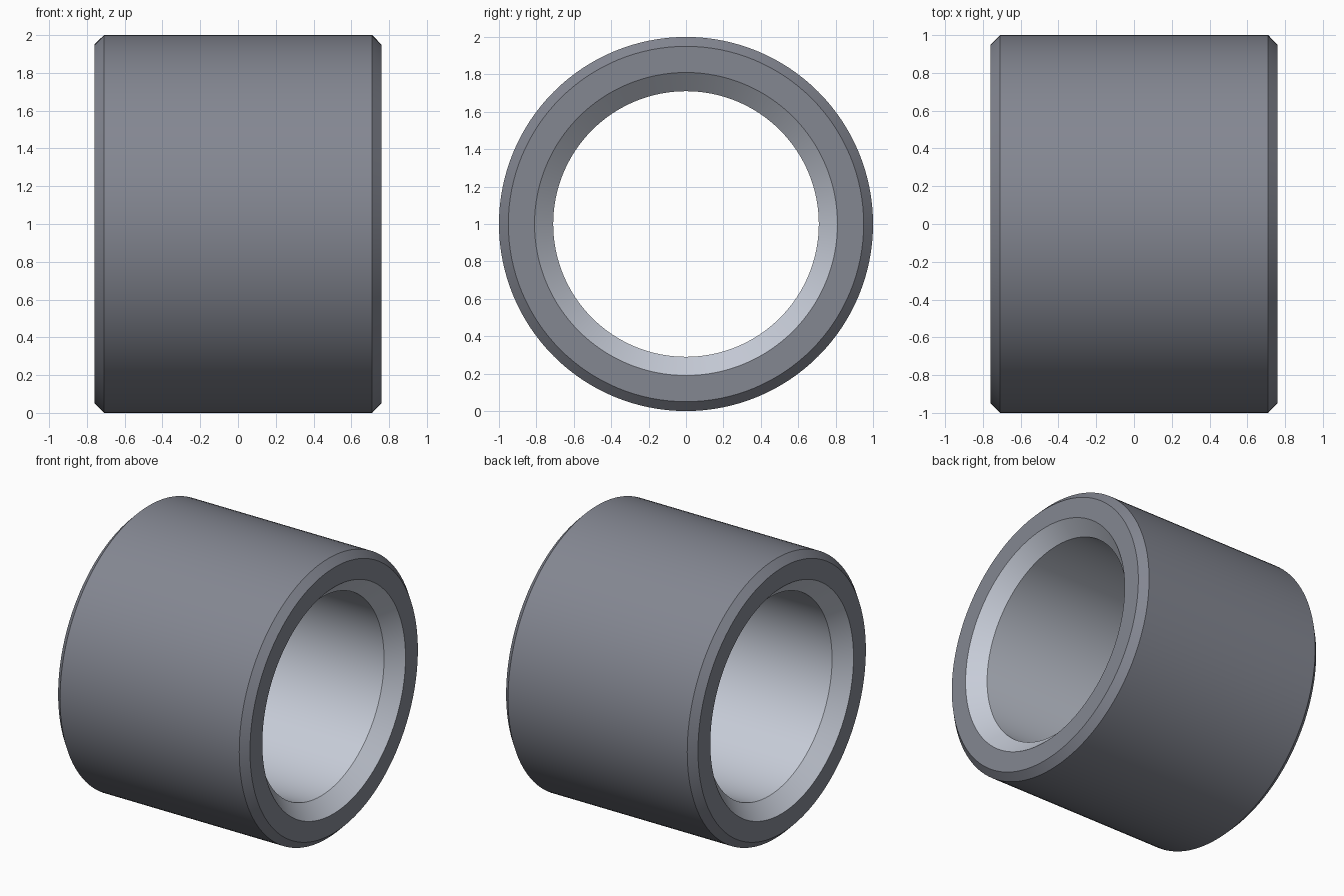
import bpy, bmesh, math
from mathutils import Matrix, Vector

if "Cube" in bpy.data.objects:
    bpy.data.objects.remove(bpy.data.objects["Cube"])

SEGMENTS = 128
# Closed ring section (x, radius): small outer chamfers, wider bore chamfers
half = [(0.66, 0.71), (0.76, 0.81), (0.76, 0.95), (0.71, 1.0)]
profile = half + [(-x, r) for x, r in reversed(half)]
n = len(profile)
bore_strips = {0, n - 2, n - 1}


def material(name, colour):
    mat = bpy.data.materials.new(name)
    mat.diffuse_color = (*colour, 1)
    mat.use_nodes = True
    mat.node_tree.nodes["Principled BSDF"].inputs["Base Color"].default_value = mat.diffuse_color
    return mat


# Bushing: section revolved around the x axis
bm = bmesh.new()
rings = []
for i in range(SEGMENTS):
    turn = Matrix.Rotation(2 * math.pi * i / SEGMENTS, 3, 'X')
    rings.append([bm.verts.new(turn @ Vector((x, 0, r)) + Vector((0, 0, 1)))
                  for x, r in profile])
for i in range(SEGMENTS):
    a, b = rings[i], rings[(i + 1) % SEGMENTS]
    for j in range(n):
        k = (j + 1) % n
        face = bm.faces.new((a[j], a[k], b[k], b[j]))
        face.material_index = 1 if j in bore_strips else 0
bmesh.ops.recalc_face_normals(bm, faces=bm.faces)

mesh = bpy.data.meshes.new("bushing")
bm.to_mesh(mesh)
bm.free()
# Dark outer shell, bright machined bore
mesh.materials.append(material("dark_steel", (0.23, 0.242, 0.286)))
mesh.materials.append(material("bright_steel", (0.57, 0.605, 0.685)))
bushing = bpy.data.objects.new("bushing", mesh)
bpy.context.collection.objects.link(bushing)

# Smooth round walls, crisp chamfer edges
bpy.context.view_layer.objects.active = bushing
bushing.select_set(True)
bpy.ops.object.shade_smooth_by_angle(angle=math.radians(30))
